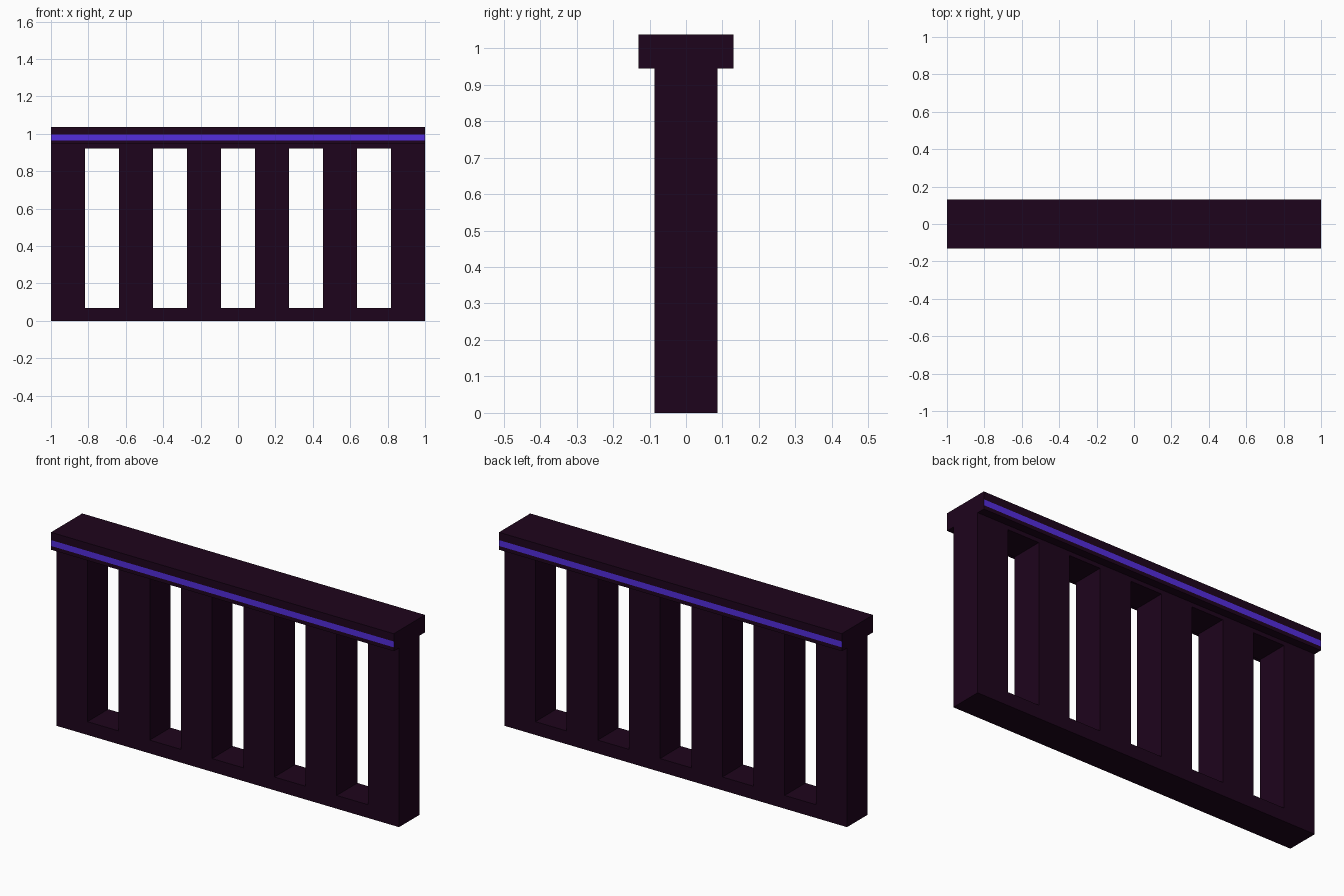
import bpy, bmesh
from mathutils import Vector

if "Cube" in bpy.data.objects:
    bpy.data.objects.remove(bpy.data.objects["Cube"])


def material(name, rgb):
    m = bpy.data.materials.new(name)
    m.diffuse_color = (*rgb, 1)
    m.use_nodes = True
    m.node_tree.nodes["Principled BSDF"].inputs["Base Color"].default_value = m.diffuse_color
    return m


dark = material("dark plum", (0.0128, 0.0012, 0.0115))
violet = material("violet stripe", (0.088, 0.026, 0.72))


def add_object(name, bm, mats):
    bmesh.ops.recalc_face_normals(bm, faces=bm.faces)
    me = bpy.data.meshes.new(name)
    bm.to_mesh(me)
    bm.free()
    for m in mats:
        me.materials.append(m)
    ob = bpy.data.objects.new(name, me)
    bpy.context.collection.objects.link(ob)
    return ob


def extrude(bm, faces, offset):
    res = bmesh.ops.extrude_face_region(bm, geom=faces, use_keep_orig=True)
    verts = [g for g in res["geom"] if isinstance(g, bmesh.types.BMVert)]
    bmesh.ops.translate(bm, verts=verts, vec=Vector(offset))


# Slotted panel: grid of 11 columns x 3 rows with every other middle cell open
COLS, DEPTH = 11, 0.086
levels = [0, 0.07, 0.923, 0.945]
bm = bmesh.new()
grid = [[bm.verts.new((-1 + 2 * i / COLS, -DEPTH, z)) for z in levels]
        for i in range(COLS + 1)]
cells = []
for i in range(COLS):
    for j in range(3):
        if j == 1 and i % 2 == 1:
            continue
        cells.append(bm.faces.new((grid[i][j], grid[i + 1][j],
                                   grid[i + 1][j + 1], grid[i][j + 1])))
extrude(bm, cells, (0, 2 * DEPTH, 0))
add_object("railing_panel", bm, [dark])

# Handrail cap: profile along x, with stripe bands on the front and back
CAP = 0.13
heights = [0.945, 0.965, 0.996, 1.037]
profile = [(-CAP, z) for z in heights] + [(CAP, z) for z in reversed(heights)]
bm = bmesh.new()
end = bm.faces.new([bm.verts.new((-1, y, z)) for y, z in profile])
extrude(bm, [end], (2, 0, 0))
bm.normal_update()
for f in bm.faces:
    z = f.calc_center_median().z
    if abs(f.normal.y) > 0.9 and heights[1] < z < heights[2]:
        f.material_index = 1
add_object("handrail_cap", bm, [dark, violet])
